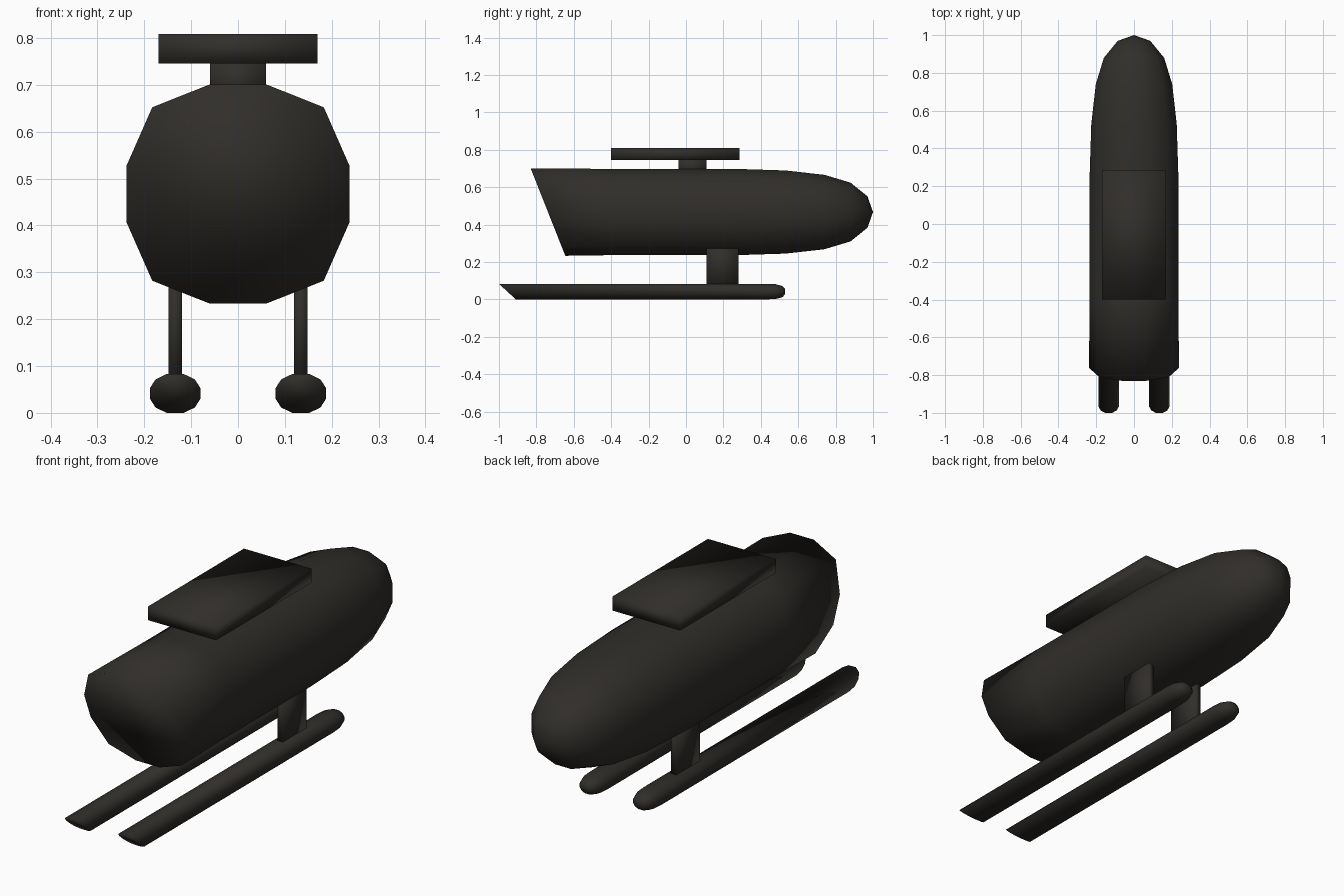
import bpy, bmesh

if "Cube" in bpy.data.objects:
    bpy.data.objects.remove(bpy.data.objects["Cube"])

mat = bpy.data.materials.new("dark_metal")
mat.diffuse_color = (0.03, 0.027, 0.023, 1)
mat.use_nodes = True
mat.node_tree.nodes["Principled BSDF"].inputs["Base Color"].default_value = mat.diffuse_color


def finish(bm, name):
    bmesh.ops.recalc_face_normals(bm, faces=bm.faces)
    for f in bm.faces:
        f.smooth = True
    me = bpy.data.meshes.new(name)
    bm.to_mesh(me)
    bm.free()
    me.materials.append(mat)
    ob = bpy.data.objects.new(name, me)
    bpy.context.collection.objects.link(ob)
    return ob


def box(name, x0, x1, y0, y1, z0, z1):
    bm = bmesh.new()
    bmesh.ops.create_cube(bm, size=1)
    for v in bm.verts:
        v.co = (x0 + (v.co.x + .5) * (x1 - x0),
                y0 + (v.co.y + .5) * (y1 - y0),
                z0 + (v.co.z + .5) * (z1 - z0))
    return finish(bm, name)


def twelve_sides(quadrant):
    """Mirror three points of one quadrant into a 12-sided section."""
    q = quadrant
    right = q + [(x, -z) for x, z in reversed(q)]
    return right + [(-x, z) for x, z in reversed(right)]


def tube(name, cx, cz, section, front_mid, slope, stations, tip=None):
    """Loft along y from a slanted front cut through scaled stations to the nose."""
    bm = bmesh.new()
    rings = [[bm.verts.new((cx + x, front_mid + slope * z, cz + z)) for x, z in section]]
    for y, s in stations:
        rings.append([bm.verts.new((cx + x * s, y, cz + z * s)) for x, z in section])
    n = len(section)
    for a, b in zip(rings, rings[1:]):
        for i in range(n):
            j = (i + 1) % n
            bm.faces.new((a[i], a[j], b[j], b[i]))
    bm.faces.new(rings[0])
    if tip is None:
        bm.faces.new(rings[-1])
    else:
        p = bm.verts.new((cx, tip, cz))
        for i in range(n):
            bm.faces.new((rings[-1][i], rings[-1][(i + 1) % n], p))
    return finish(bm, name)


# Main pod with slanted front cut and rounded nose
body = twelve_sides([(.06, .234), (.183, .185), (.238, .06)])
tube("pod_body", 0, .467, body, -.738, -.396,
     [(-.40, .985), (.27, .985), (.53, .95), (.74, .85), (.88, .67), (.97, .36)], tip=1.0)

# Top plate and its post
box("top_plate", -.17, .17, -.40, .285, .745, .808)
box("plate_post", -.06, .06, -.04, .11, .66, .76)

# Paired lower rails and their struts
rail = twelve_sides([(.018, .0415), (.042, .030), (.054, .011)])
for side, cx in (("left", -.134), ("right", .134)):
    tube(side + "_rail", cx, .0415, rail, -.955, -1.08,
         [(.43, 1), (.48, .95), (.515, .72), (.53, .35)])
    box(side + "_strut", cx - .014, cx + .014, .11, .28, .05, .32)
